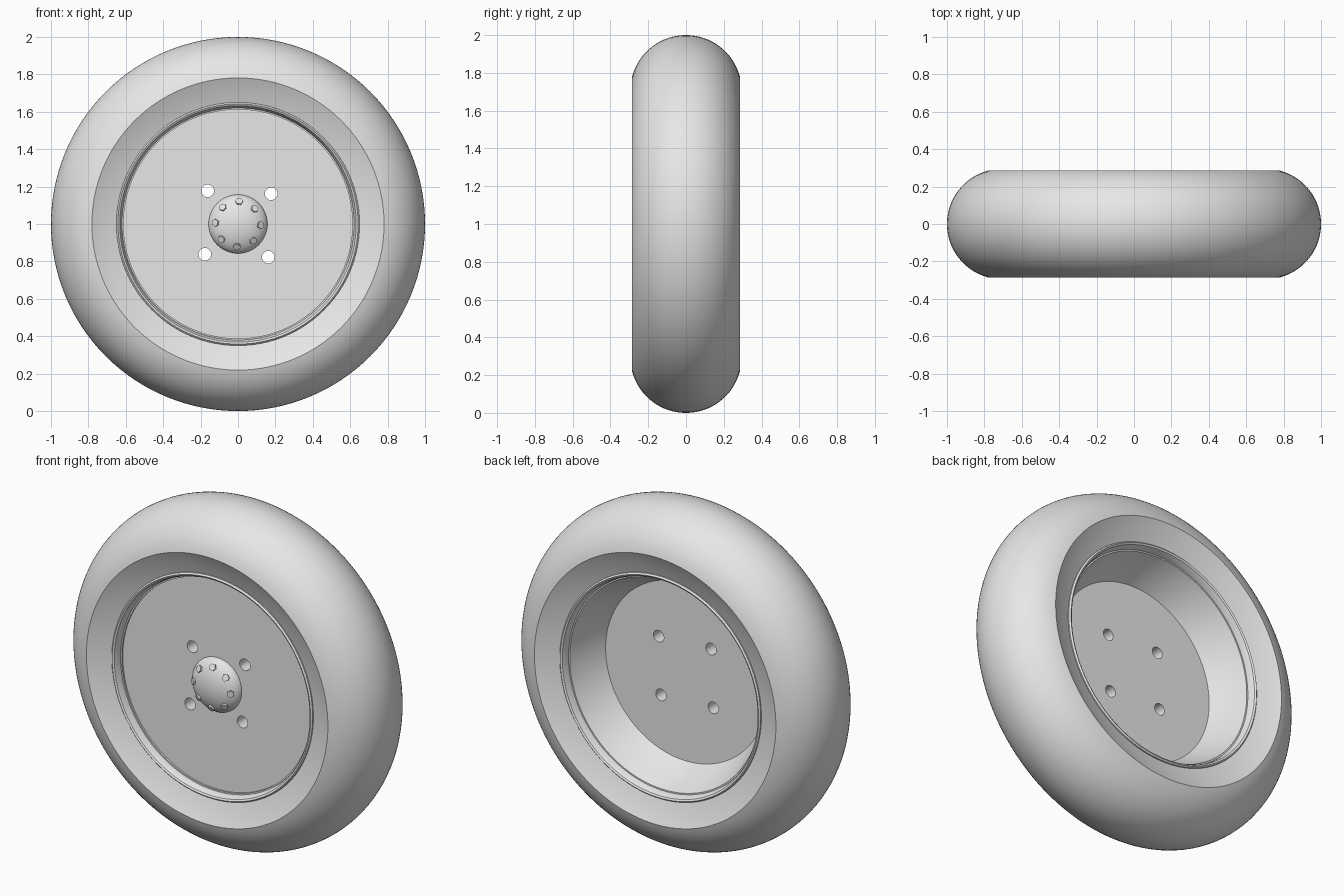
import bpy
import bmesh
from math import sin, cos, asin, pi, radians
from mathutils import Matrix, Vector

cube = bpy.data.objects.get("Cube")
if cube:
    bpy.data.objects.remove(cube, do_unlink=True)

grey = bpy.data.materials.new("light_grey")
grey.use_nodes = True
grey.diffuse_color = (0.8, 0.8, 0.8, 1)
for node in grey.node_tree.nodes:
    if node.type == 'BSDF_PRINCIPLED':
        node.inputs["Base Color"].default_value = (0.8, 0.8, 0.8, 1)

CENTRE = Vector((0, 0, 1))
TWIST = radians(-2.6)  # the hub is turned slightly


def make(name, bm):
    bmesh.ops.recalc_face_normals(bm, faces=bm.faces)
    mesh = bpy.data.meshes.new(name)
    bm.to_mesh(mesh)
    bm.free()
    ob = bpy.data.objects.new(name, mesh)
    bpy.context.collection.objects.link(ob)
    mesh.materials.append(grey)
    return ob


def smooth(ob, angle=30):
    bpy.ops.object.select_all(action='DESELECT')
    ob.select_set(True)
    bpy.context.view_layer.objects.active = ob
    bpy.ops.object.shade_smooth_by_angle(angle=radians(angle))


def lathe(name, profile, steps=128, closed=False):
    """Turn (radius, y) points about the wheel's axle."""
    bm = bmesh.new()
    verts = [bm.verts.new((r, y, 1)) for r, y in profile]
    pairs = list(zip(verts, verts[1:]))
    if closed:
        pairs.append((verts[-1], verts[0]))
    edges = [bm.edges.new(p) for p in pairs]
    bmesh.ops.spin(bm, geom=verts + edges, cent=CENTRE, axis=(0, 1, 0),
                   angle=2 * pi, steps=steps)
    bmesh.ops.remove_doubles(bm, verts=bm.verts, dist=0.0001)
    return make(name, bm)


def pegs(name, count, ring, first, y, radius, depth, sides, tilt=0):
    """A ring of short pegs around the axle."""
    bm = bmesh.new()
    for i in range(count):
        a = first + 2 * pi * i / count
        place = (Matrix.Translation(CENTRE) @ Matrix.Rotation(-a, 4, 'Y')
                 @ Matrix.Translation((ring, y, 0))
                 @ Matrix.Rotation(tilt, 4, 'Z') @ Matrix.Rotation(pi / 2, 4, 'X'))
        bmesh.ops.create_cone(bm, cap_ends=True, segments=sides, radius1=radius,
                              radius2=radius, depth=depth, matrix=place)
    return make(name, bm)


# tyre: round tread, sidewalls that dish in towards the rim
limit = asin(0.285 / 0.295)
tread = []
for i in range(33):
    a = -limit + 2 * limit * i / 32
    tread.append((0.705 + 0.295 * cos(a), 0.295 * sin(a)))
wall = [(0.72, 0.255), (0.645, 0.23), (0.64, 0.18)]
smooth(lathe("tyre", tread + wall + [(r, -y) for r, y in reversed(wall)], closed=True))

# rim and solid disc: rolled lips on both sides, deep dish at the back
lip = [(0.612, 0.2), (0.62, 0.2), (0.624, 0.222), (0.632, 0.24),
       (0.642, 0.246), (0.65, 0.238), (0.652, 0.2)]
front = [(0, -0.19), (0.612, -0.19)] + [(r, -y) for r, y in lip]
back = lip[::-1] + [(0.575, 0.1), (0.52, 0), (0, 0)]
disc = lathe("rim_and_disc", front + back)

# four holes through the disc
cutter = pegs("hole_cutter", 4, 0.24, pi / 4 + TWIST, -0.1, 0.034, 0.4, 24)
cutter.hide_render = True
cut = disc.modifiers.new("holes", 'BOOLEAN')
cut.operation = 'DIFFERENCE'
cut.solver = 'EXACT'
cut.object = cutter
bpy.ops.object.select_all(action='DESELECT')
disc.select_set(True)
bpy.context.view_layer.objects.active = disc
bpy.ops.object.modifier_apply(modifier="holes")
bpy.data.objects.remove(cutter, do_unlink=True)
smooth(disc)

# domed hub cap with a ring of small bolts
dome = [(0.158 * cos(pi / 2 * i / 12), -0.185 - 0.08 * sin(pi / 2 * i / 12))
        for i in range(12)] + [(0, -0.265)]
smooth(lathe("hub_cap", dome, steps=48), 40)
pegs("hub_bolts", 8, 0.118, TWIST, -0.236, 0.02, 0.022, 6, tilt=radians(30))
